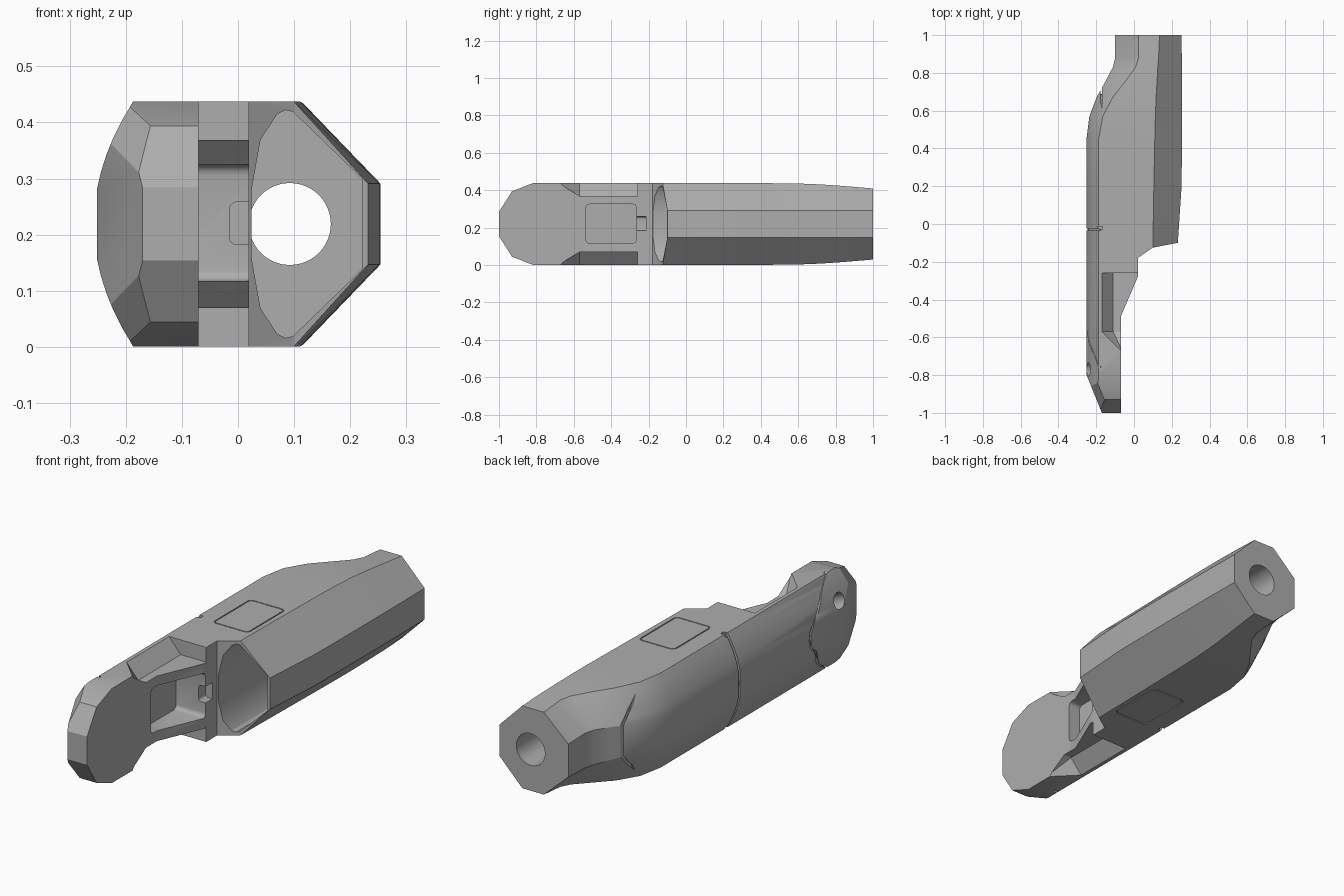
import bpy, bmesh, math
from mathutils import Vector

if "Cube" in bpy.data.objects:
    bpy.data.objects.remove(bpy.data.objects["Cube"])

MID = 0.219  # height of the mirror plane
grey = bpy.data.materials.new("matte_grey")
grey.use_nodes = True
grey.diffuse_color = (0.42, 0.42, 0.42, 1)
grey.node_tree.nodes["Principled BSDF"].inputs["Base Color"].default_value = (0.42, 0.42, 0.42, 1)


def loft(name, rings):
    """Closed solid through rings that share a point count."""
    bm = bmesh.new()
    loops = [[bm.verts.new(p) for p in ring] for ring in rings]
    n = len(loops[0])
    for a, b in zip(loops, loops[1:]):
        for i in range(n):
            j = (i + 1) % n
            bm.faces.new((a[i], a[j], b[j], b[i]))
    bm.faces.new(loops[0])
    bm.faces.new(loops[-1])
    bmesh.ops.recalc_face_normals(bm, faces=bm.faces)
    mesh = bpy.data.meshes.new(name)
    bm.to_mesh(mesh)
    bm.free()
    mesh.materials.append(grey)
    obj = bpy.data.objects.new(name, mesh)
    bpy.context.collection.objects.link(obj)
    return obj


def prism(name, outline, axis, low, high):
    """Extrude a 2D outline along an axis; outline keeps the x, y, z order."""
    def place(p, d):
        q = list(p)
        q.insert("xyz".index(axis), d)
        return q
    return loft(name, [[place(p, d) for p in outline] for d in (low, high)])


def box(name, x, y, z):
    return prism(name, [(x[0], y[0]), (x[1], y[0]), (x[1], y[1]), (x[0], y[1])], "z", *z)


def rounded(x, y, r, steps=4):
    pts = []
    corners = ((x[1], y[1], 0), (x[0], y[1], 1), (x[0], y[0], 2), (x[1], y[0], 3))
    for cx, cy, k in corners:
        cx += -r if cx == x[1] else r
        cy += -r if cy == y[1] else r
        for i in range(steps + 1):
            a = (k + i / steps) * math.pi / 2
            pts.append((cx + r * math.cos(a), cy + r * math.sin(a)))
    return pts


def cut(target, cutter):
    mod = target.modifiers.new("cut", "BOOLEAN")
    mod.operation, mod.solver, mod.object = "DIFFERENCE", "EXACT", cutter
    bpy.context.view_layer.objects.active = target
    bpy.ops.object.modifier_apply(modifier=mod.name)
    bpy.data.objects.remove(cutter)


def both(z):
    """Mirror a height range to the lower half."""
    return (z, tuple(2 * MID - v for v in z))


# Main body: bulged left shell blending to an octagonal rear end
def bulge(h):
    return -0.257 + 0.07 * (h / 0.217) ** 2


def section(y, s, height, right, edge):
    side = []
    for k in range(6):
        t = k / 5
        h0, h1 = 0.217 * (1 - 0.72 * t), 0.19 * (1 - 0.6 * t)
        x0, x1 = bulge(h0), 0.025 - 0.125 * t
        ratio = (1 - s) * h0 / 0.217 + s * h1 / 0.19
        side.append(((1 - s) * x0 + s * x1, height * ratio))
    upper = [(right, 0.072), (edge, height)] + side
    half = [(x, y, MID + h) for x, h in upper]
    return half + [(x, y, MID - h) for x, h in reversed(upper)]


body = loft("main_body", [section(*row) for row in (
    (-1.0, 0, 0.218, 0.225, 0.1), (-0.1, 0, 0.218, 0.232, 0.1), (0.2, 0, 0.218, 0.252, 0.105),
    (0.45, 0, 0.218, 0.254, 0.11), (0.57, 0.1, 0.217, 0.254, 0.113), (0.67, 0.35, 0.214, 0.254, 0.117),
    (0.76, 0.68, 0.209, 0.254, 0.122), (0.83, 0.92, 0.204, 0.254, 0.126), (0.88, 1, 0.2, 0.253, 0.13),
    (1.0, 1, 0.19, 0.252, 0.135))])

# Faceted front tip
bm = bmesh.new()
bm.from_mesh(body.data)
planes = [((-0.17, -1, MID), (-0.21, -0.085, 0))]
for sign in (1, -1):
    planes += [((0, -1, MID + sign * 0.065), (0, -0.11, sign * 0.07)),
               ((0, -0.93, MID + sign * 0.175), (0, -0.043, sign * 0.11)),
               ((-0.17, -0.965, MID + sign * 0.12), (-0.13, -0.09, sign * 0.09))]
for point, normal in planes:
    res = bmesh.ops.bisect_plane(bm, geom=bm.verts[:] + bm.edges[:] + bm.faces[:], dist=1e-5,
                                 plane_co=point, plane_no=Vector(normal).normalized(), clear_outer=True)
    rim = [e for e in res["geom_cut"] if isinstance(e, bmesh.types.BMEdge) and e.is_boundary]
    if rim:
        bmesh.ops.edgeloop_fill(bm, edges=rim)
bmesh.ops.recalc_face_normals(bm, faces=bm.faces)
bm.to_mesh(body.data)
bm.free()

# Open space beside the front arm
cut(body, prism("arm_clearance", [(0.4, -0.07), (0.23, -0.1), (0.1, -0.125), (0.02, -0.18), (0.02, -0.28),
                                  (-0.07, -0.49), (-0.07, -1.1), (0.4, -1.1)], "z", -0.2, 0.7))

# Stepped shoulders above and below the arm web
for sign in (1, -1):
    rings = []
    for y, dx, dz in ((-0.26, 0, 0), (-0.57, 0, 0), (-0.7, 0.06, 0.08)):
        outline = ((-0.17 + dx, 0.219 + dz), (-0.11 + dx, 0.15 + dz), (0.3, 0.15 + dz),
                   (0.3, 0.4), (-0.17 + dx, 0.4))
        rings.append([(x, y, MID + sign * h) for x, h in outline])
    cut(body, loft("shoulder_cut", rings))

# Side window and its latch slot
cut(body, prism("window_cut", rounded((-0.535, -0.265), (0.117, 0.325), 0.02), "x", -0.13, 0.2))
cut(body, prism("slot_cut", rounded((-0.015, 0.04), (0.183, 0.258), 0.012), "y", -0.3, -0.215))

# Front socket and the bore to the rear
upper = [(0.222, 0.08), (0.098, 0.2), (0.085, 0.203), (0.07, 0.196), (0.04, 0.15), (0.024, 0.06)]
socket = [(x, MID + h) for x, h in upper] + [(x, MID - h) for x, h in reversed(upper)]
cut(body, prism("socket_cut", socket, "y", -0.3, 0.5))
ring = [(0.0925 + 0.073 * math.cos(a * math.pi / 24), MID + 0.073 * math.sin(a * math.pi / 24))
        for a in range(48)]
cut(body, prism("bore_cut", ring, "y", 0.4, 1.1))


# Shell seams on the left side
def seam(shift, width=0.012, depth=0.012):
    hs = [0.23 * (i / 10 - 1) for i in range(21)]
    line = [(bulge(h) - 0.03, bulge(h), h) for h in hs] + \
           [(bulge(h) + depth, bulge(h), h) for h in reversed(hs)]
    cut(body, loft("seam_cut", [[(x, shift(b) + d, MID + h) for x, b, h in line] for d in (0, width)]))


seam(lambda x: -0.035)
seam(lambda x: -0.55 - 3 * (x + 0.257))
curve = [(0.688 - 0.13 * (i / 8 - 1) ** 2, MID + 0.23 * (i / 8 - 1)) for i in range(17)]
cut(body, prism("rear_seam_cut", curve + [(0.9, 0.45), (0.9, -0.01)], "x", -0.177, -0.17))
for z in both((0.425, 0.46)):
    cut(body, box("notch_cut", (-0.2, -0.168), (-0.03, -0.012), z))

# Pin hole near the tip
axis = Vector((-0.9, 0, 0.43)).normalized()
side = Vector((0, 1, 0))
up = axis.cross(side)
centre = Vector((-0.235, -0.77, 0.315))
turns = [i * math.pi / 12 for i in range(24)]
cut(body, loft("pin_hole_cut", [[centre + axis * d + 0.036 * (side * math.cos(a) + up * math.sin(a))
                                 for a in turns] for d in (-0.06, 0.08)]))

# Flush access plates, top and bottom
for name, z in zip(("top_access_plate", "bottom_access_plate"), both((0.431, 0.45))):
    cut(body, prism("plate_recess", rounded((-0.102, 0.08), (-0.042, 0.234), 0.02), "z", *z))
    face = 0.437 if name.startswith("top") else 2 * MID - 0.437
    prism(name, rounded((-0.097, 0.075), (-0.037, 0.229), 0.017), "z", z[0], face)

# Smooth shading with crisp edges
bpy.ops.object.select_all(action="DESELECT")
body.select_set(True)
bpy.context.view_layer.objects.active = body
bpy.ops.object.shade_smooth_by_angle(angle=math.radians(25))
